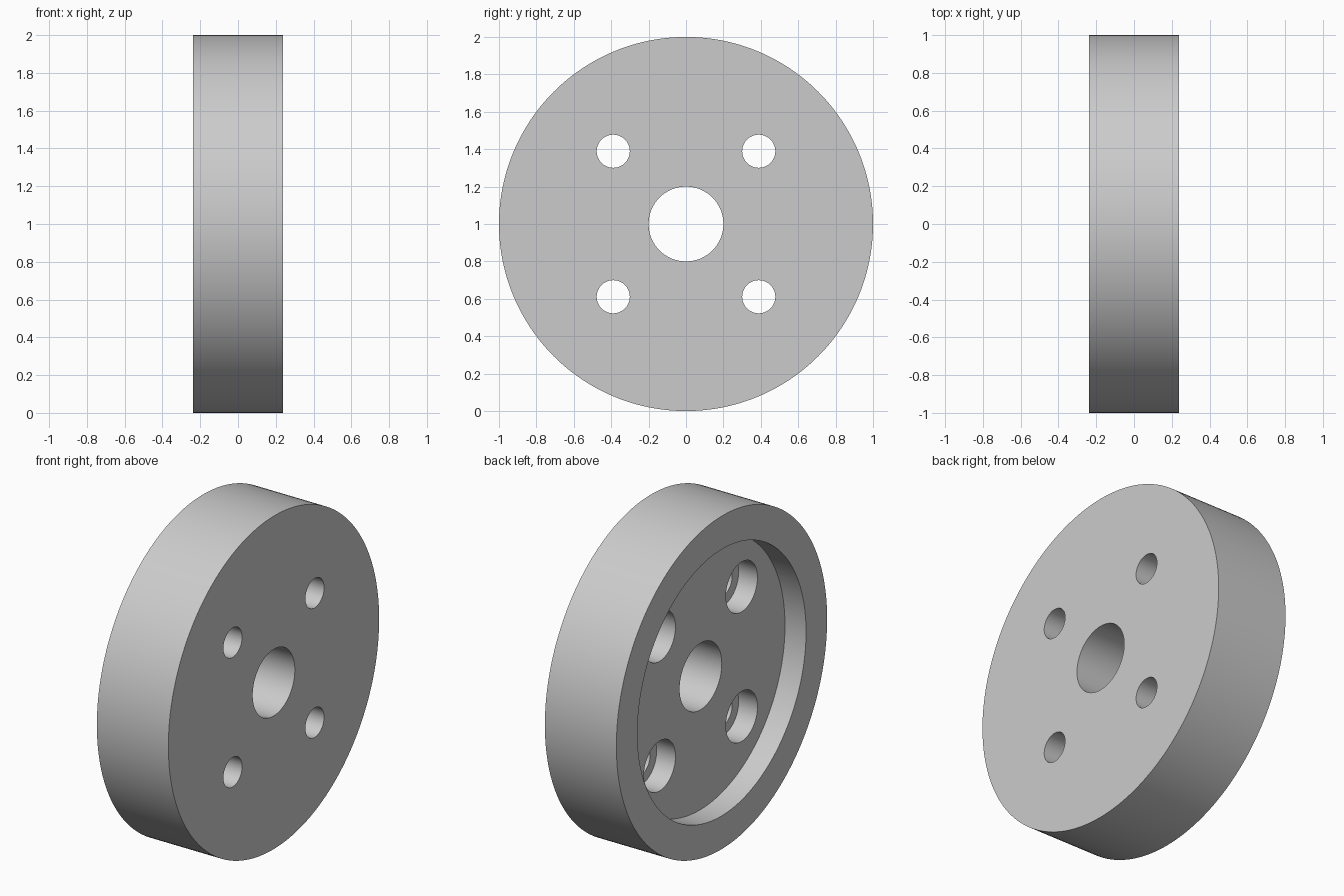
import bpy
import math

cube = bpy.data.objects.get("Cube")
if cube:
    bpy.data.objects.remove(cube, do_unlink=True)

HALF = 0.2375            # half the disc thickness
RECESS_FLOOR = -HALF + 0.14
BORE_FLOOR = RECESS_FLOOR + 0.125
BOLT = 0.389             # bolt hole offset from the axle
OUTSIDE = 0.5            # cutters reach past the disc


def cylinder(name, radius, x0, x1, y=0, z=0, sides=96):
    """Cylinder along x from x0 to x1; y and z are measured from the axle."""
    bpy.ops.mesh.primitive_cylinder_add(
        vertices=sides, radius=radius, depth=x1 - x0,
        location=((x0 + x1) / 2, y, 1 + z), rotation=(0, math.pi / 2, 0))
    obj = bpy.context.object
    obj.name = name
    bpy.ops.object.transform_apply(location=True, rotation=True, scale=True)
    return obj


def cut(target, cutter):
    """Subtract the cutter and remove it."""
    cutter.hide_render = True
    mod = target.modifiers.new("cut", 'BOOLEAN')
    mod.operation = 'DIFFERENCE'
    mod.solver = 'EXACT'
    mod.object = cutter
    bpy.context.view_layer.objects.active = target
    bpy.ops.object.modifier_apply(modifier=mod.name)
    bpy.data.objects.remove(cutter, do_unlink=True)


# Disc
disc = cylinder("wheel_disc", 1, -HALF, HALF, sides=192)

# Shallow recess on the left-hand side, then the axle bore
cut(disc, cylinder("recess_cutter", 0.8, -OUTSIDE, RECESS_FLOOR, sides=160))
cut(disc, cylinder("axle_cutter", 0.2, -OUTSIDE, OUTSIDE))

# Four counterbored bolt holes
for y in (-BOLT, BOLT):
    for z in (-BOLT, BOLT):
        cut(disc, cylinder("counterbore_cutter", 0.15, -OUTSIDE, BORE_FLOOR, y, z, 64))
        cut(disc, cylinder("bolt_cutter", 0.0885, -OUTSIDE, OUTSIDE, y, z, 64))

# Plain grey finish
grey = bpy.data.materials.new("light_grey")
grey.use_nodes = True
colour = (0.6, 0.6, 0.6, 1)
grey.diffuse_color = colour
grey.node_tree.nodes["Principled BSDF"].inputs["Base Color"].default_value = colour
disc.data.materials.clear()
disc.data.materials.append(grey)

bpy.ops.object.select_all(action='DESELECT')
disc.select_set(True)
bpy.context.view_layer.objects.active = disc
bpy.ops.object.shade_smooth_by_angle(angle=math.radians(30))
